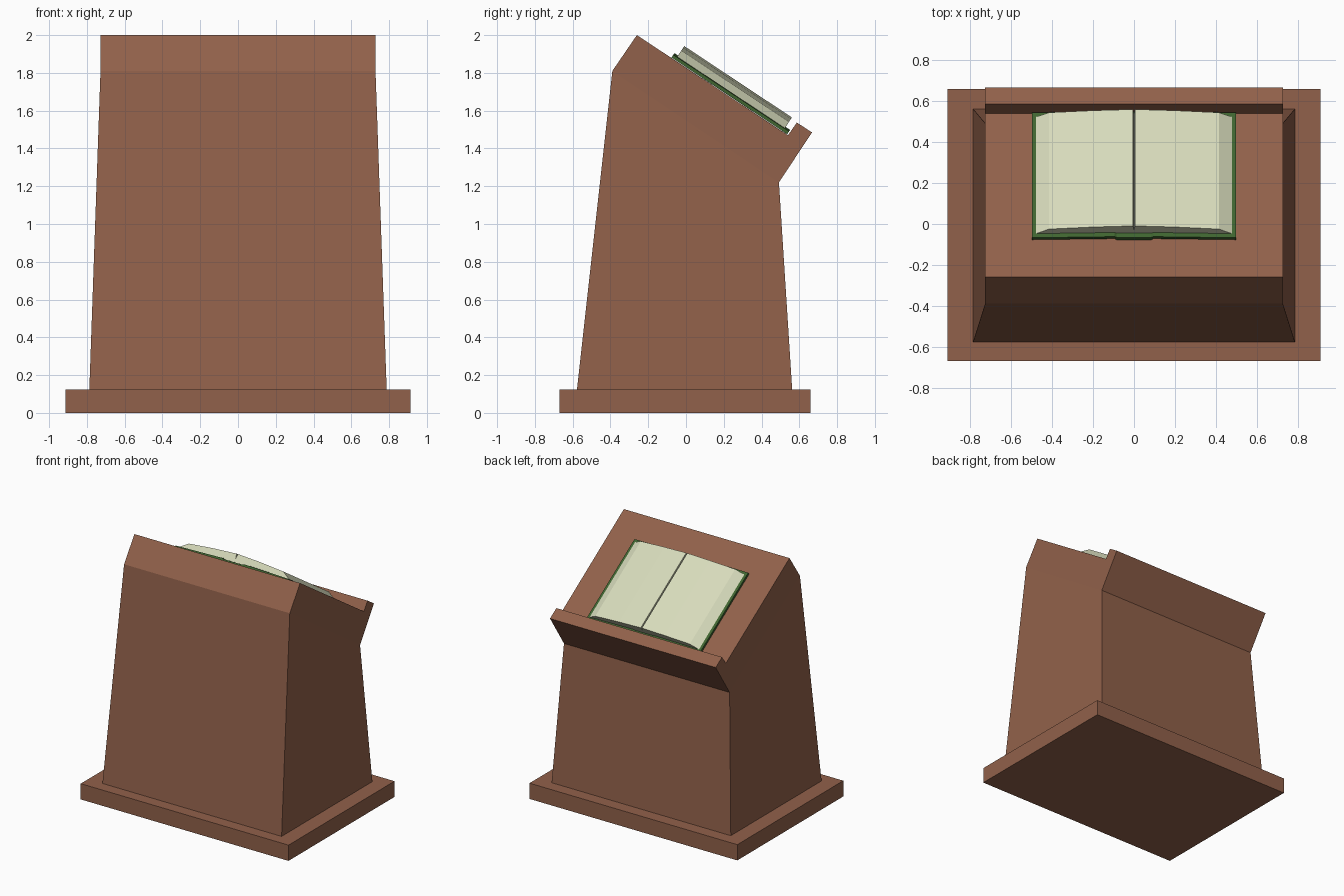
import bpy, bmesh, math
from mathutils import Vector

if "Cube" in bpy.data.objects:
    bpy.data.objects.remove(bpy.data.objects["Cube"])


def material(name, rgb):
    m = bpy.data.materials.new(name)
    m.diffuse_color = (*rgb, 1)
    m.use_nodes = True
    m.node_tree.nodes["Principled BSDF"].inputs["Base Color"].default_value = m.diffuse_color
    return m


wood = material("wood", (0.283, 0.119, 0.069))
green = material("cover_green", (0.05, 0.13, 0.03))
paper = material("paper", (0.68, 0.71, 0.50))


def make(name, verts, faces, mat):
    bm = bmesh.new()
    vs = [bm.verts.new(v) for v in verts]
    for f in faces:
        bm.faces.new([vs[i] for i in f])
    bmesh.ops.recalc_face_normals(bm, faces=bm.faces)
    me = bpy.data.meshes.new(name)
    bm.to_mesh(me)
    bm.free()
    me.materials.append(mat)
    ob = bpy.data.objects.new(name, me)
    bpy.context.collection.objects.link(ob)
    return ob


# Plinth
bpy.ops.mesh.primitive_cube_add(size=1, location=(0, -0.005, 0.0625))
plinth = bpy.context.object
plinth.name = "plinth"
plinth.scale = (1.826, 1.33, 0.125)
plinth.data.materials.append(wood)

# Stand: side profile (y, z, half width), with slanted top and book ledge
profile = [(-0.577, 0.125, 0.787), (-0.39, 1.81, 0.728), (-0.26, 2.0, 0.728),
           (0.54, 1.47, 0.728), (0.587, 1.537, 0.728), (0.667, 1.485, 0.728),
           (0.492, 1.22, 0.728), (0.562, 0.125, 0.787)]
n = len(profile)
verts = [(s * w, y, z) for s in (-1, 1) for y, z, w in profile]
faces = [(i, (i + 1) % n, (i + 1) % n + n, i + n) for i in range(n)]
for o in (0, n):
    faces.append([o + i for i in (0, 1, 6, 7)])
    faces.append([o + i for i in (1, 2, 3, 4, 5, 6)])
make("lectern_stand", verts, faces, wood)

# Book parts: cross-section (x, height) swept down the slope
tilt = math.atan2(0.53, 0.80)
down = Vector((0, math.cos(tilt), -math.sin(tilt)))
up = Vector((0, math.sin(tilt), math.cos(tilt)))
top_edge = Vector((0, -0.26, 2.0))


def mirrored(half):
    return half + [(-x, h) for x, h in reversed(half) if x > 0]


def swept(name, section, s0, s1, mat):
    k = len(section)
    verts = [top_edge + down * s + up * h + Vector((x, 0, 0))
             for s in (s0, s1) for x, h in section]
    faces = [(i, (i + 1) % k, (i + 1) % k + k, i + k) for i in range(k)]
    faces += [range(k), range(k, 2 * k)]
    make(name, verts, faces, mat)


cover = [(0.085, 0.024), (0.095, 0.030), (0.5, 0.020), (0.5, 0.002),
         (0.095, 0.012), (0.085, 0.002)]
swept("book_cover", mirrored(cover), 0.218, 0.953, green)

pages = [(0, 0.05), (0.005, 0.090), (0.2, 0.080), (0.415, 0.062),
         (0.48, 0.022), (0.095, 0.032), (0.085, 0.026)]
swept("book_pages", mirrored(pages), 0.241, 0.925, paper)
